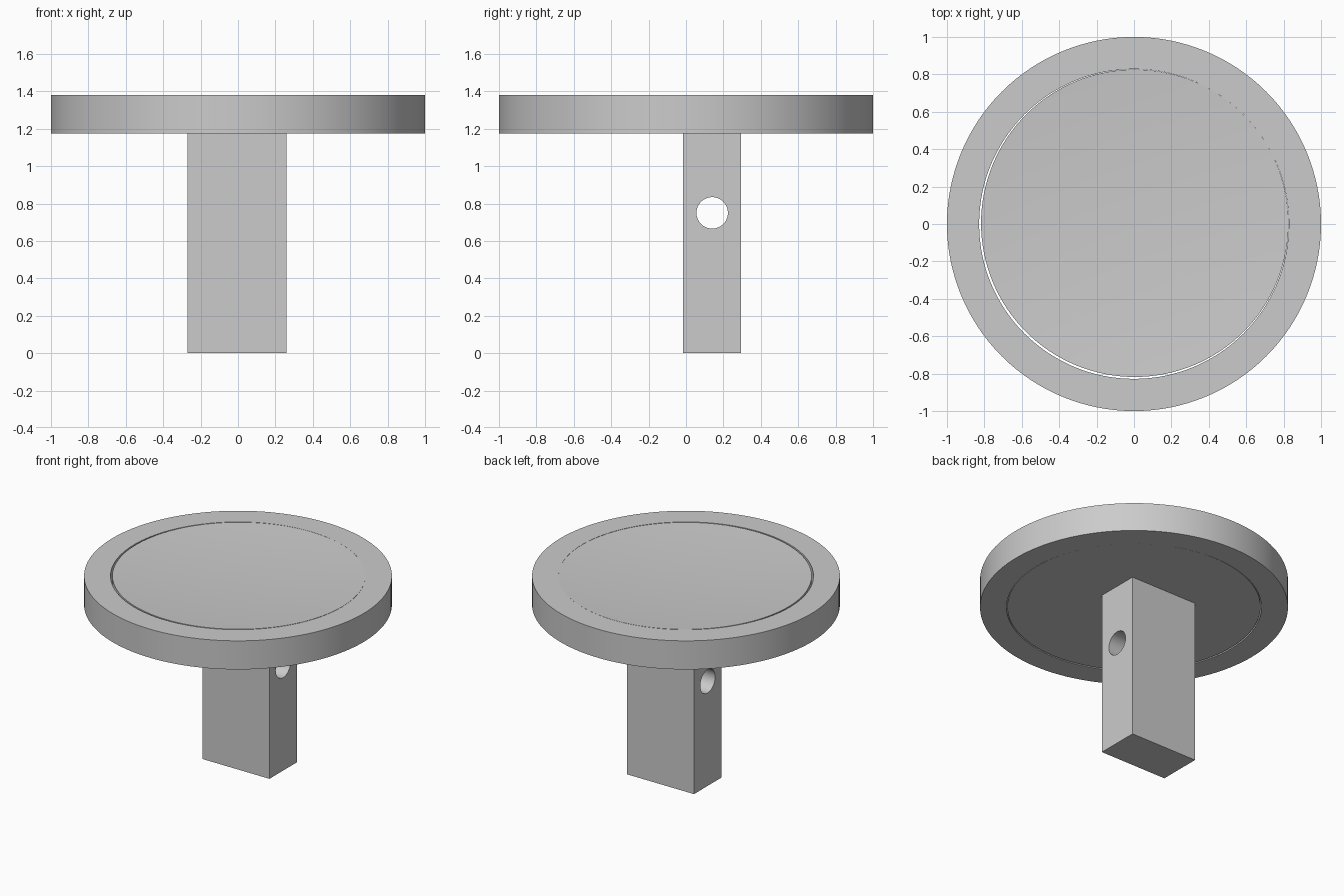
import bpy, bmesh, math

if "Cube" in bpy.data.objects:
    bpy.data.objects.remove(bpy.data.objects["Cube"])

grey = bpy.data.materials.new("plain grey")
grey.use_nodes = True
grey.diffuse_color = (0.6, 0.6, 0.6, 1)
grey.node_tree.nodes["Principled BSDF"].inputs["Base Color"].default_value = (0.6, 0.6, 0.6, 1)

TOP, BOTTOM = 1.38, 1.175
HOLE_R, DISC_R, SHIFT = 0.828, 0.822, 0.0042


def finish(obj):
    """Give a part its colour and crisp-edged smooth shading."""
    obj.data.materials.clear()
    obj.data.materials.append(grey)
    bpy.ops.object.select_all(action='DESELECT')
    obj.select_set(True)
    bpy.context.view_layer.objects.active = obj
    bpy.ops.object.shade_smooth_by_angle(angle=math.radians(30))


def lathe(name, profile, closed, location=(0, 0, 0)):
    """Spin an (r, z) profile around the z axis."""
    bm = bmesh.new()
    verts = [bm.verts.new((r, 0, z)) for r, z in profile]
    edges = [bm.edges.new(pair) for pair in zip(verts, verts[1:])]
    if closed:
        edges.append(bm.edges.new((verts[-1], verts[0])))
    bmesh.ops.spin(bm, geom=verts + edges, cent=(0, 0, 0), axis=(0, 0, 1),
                   angle=math.tau, steps=128, use_duplicate=False)
    bmesh.ops.remove_doubles(bm, verts=bm.verts, dist=1e-5)
    bmesh.ops.recalc_face_normals(bm, faces=bm.faces)
    mesh = bpy.data.meshes.new(name)
    bm.to_mesh(mesh)
    bm.free()
    obj = bpy.data.objects.new(name, mesh)
    obj.location = location
    bpy.context.collection.objects.link(obj)
    finish(obj)
    return obj


# Outer rim ring
lathe("rim_ring", [(HOLE_R, BOTTOM), (1, BOTTOM), (1, TOP), (HOLE_R, TOP)], True)

# Inner disc, slightly off centre in the ring, with a shallow dished top
DEPTH, STEPS = 0.03, 12
dish = [(DISC_R * i / STEPS, TOP - DEPTH * (1 - (i / STEPS) ** 2))
        for i in range(STEPS + 1)]
lathe("inner_disc", dish + [(DISC_R, BOTTOM), (0, BOTTOM)], False, (SHIFT, SHIFT, 0))

# Rectangular stem under the disc
bpy.ops.mesh.primitive_cube_add(size=1, location=(-0.005, 0.14, BOTTOM / 2))
stem = bpy.context.object
stem.name = "stem"
stem.scale = (0.53, 0.31, BOTTOM)

# Cross hole through the stem
bpy.ops.mesh.primitive_cylinder_add(vertices=64, radius=0.084, depth=1,
                                    location=(0, 0.14, 0.75),
                                    rotation=(0, math.pi / 2, 0))
cutter = bpy.context.object
cutter.name = "hole_cutter"
cutter.hide_render = True
cut = stem.modifiers.new("cross_hole", 'BOOLEAN')
cut.operation = 'DIFFERENCE'
cut.solver = 'EXACT'
cut.object = cutter
bpy.context.view_layer.objects.active = stem
bpy.ops.object.modifier_apply(modifier=cut.name)
bpy.data.objects.remove(cutter)
finish(stem)
